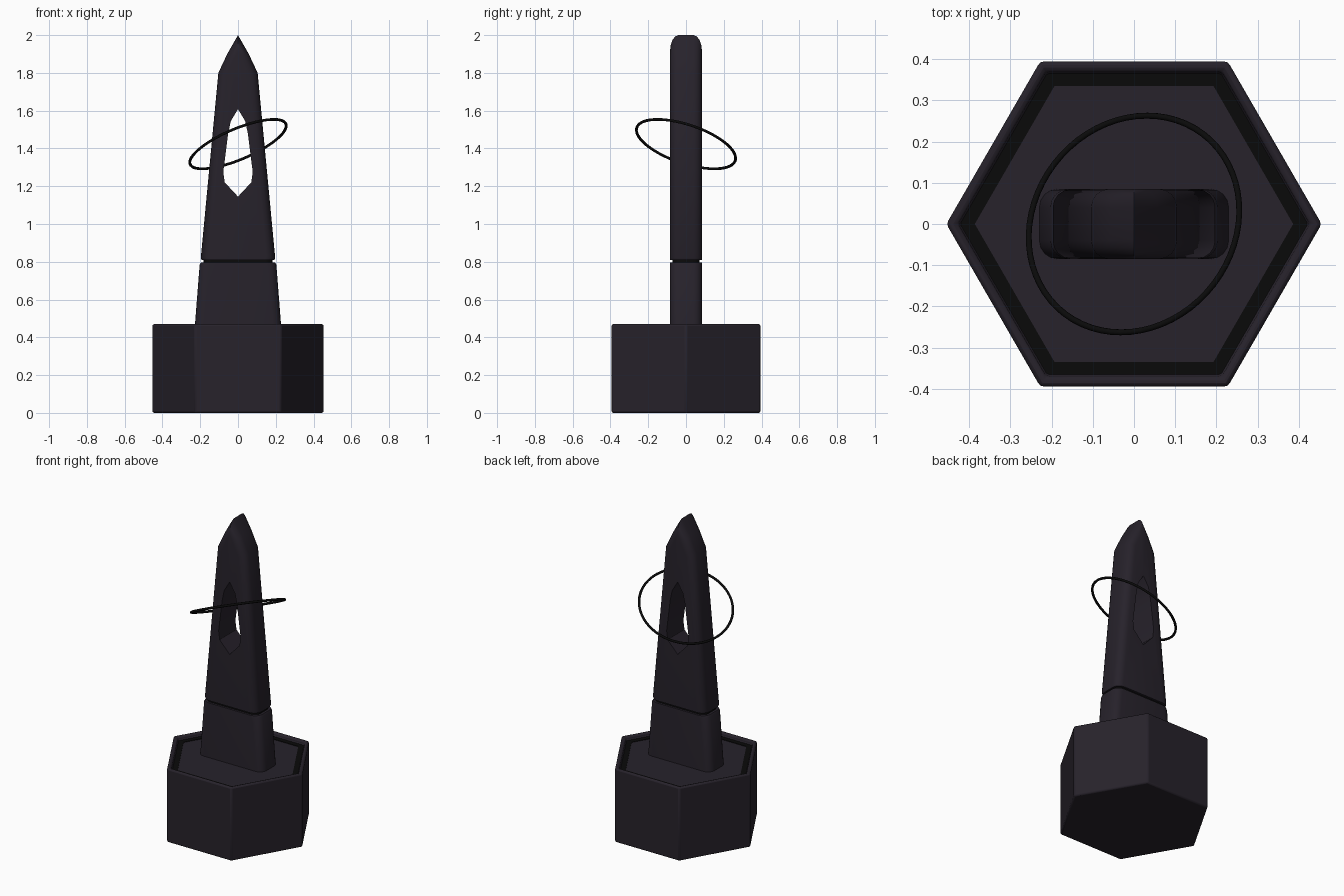
import bpy, bmesh, math

if "Cube" in bpy.data.objects:
    bpy.data.objects.remove(bpy.data.objects["Cube"])


def material(name, rgb):
    m = bpy.data.materials.new(name)
    m.diffuse_color = (*rgb, 1)
    m.use_nodes = True
    m.node_tree.nodes["Principled BSDF"].inputs["Base Color"].default_value = m.diffuse_color
    return m


DARK = material("dark_violet", (0.020, 0.016, 0.024))
BLACK = material("black", (0.003, 0.003, 0.003))


def finish(bm, name, mat):
    bmesh.ops.recalc_face_normals(bm, faces=bm.faces[:])
    me = bpy.data.meshes.new(name)
    bm.to_mesh(me)
    bm.free()
    ob = bpy.data.objects.new(name, me)
    bpy.context.collection.objects.link(ob)
    me.materials.append(mat)
    return ob


def smooth(ob, angle=32):
    bpy.ops.object.select_all(action='DESELECT')
    ob.select_set(True)
    bpy.context.view_layer.objects.active = ob
    bpy.ops.object.shade_smooth_by_angle(angle=math.radians(angle))


def hex_loft(name, rings, mat, closed=False):
    """Stack of hexagons (radius, z), capped or closed into a loop."""
    bm = bmesh.new()
    loops = [[bm.verts.new((r * math.cos(i * math.pi / 3), r * math.sin(i * math.pi / 3), z))
              for i in range(6)] for r, z in rings]
    pairs = list(zip(loops, loops[1:])) + ([(loops[-1], loops[0])] if closed else [])
    for a, b in pairs:
        for i in range(6):
            j = (i + 1) % 6
            bm.faces.new((a[i], a[j], b[j], b[i]))
    if not closed:
        bm.faces.new(loops[0])
        bm.faces.new(loops[-1])
    return finish(bm, name, mat)


def slab(name, half, depth, mat, bevel=0.0):
    """Mirror a half outline (x, z), extrude in y and round its flank edges."""
    outline = half + [(-x, z) for x, z in reversed(half) if x > 1e-6]
    if half[0][0] < 1e-6:
        outline = half + [(-x, z) for x, z in reversed(half[1:-1])]
    bm = bmesh.new()
    f = [bm.verts.new((x, -depth, z)) for x, z in outline]
    b = [bm.verts.new((x, depth, z)) for x, z in outline]
    bm.faces.new(f)
    bm.faces.new(b)
    n = len(f)
    for i in range(n):
        j = (i + 1) % n
        bm.faces.new((f[i], f[j], b[j], b[i]))
    if bevel:
        edges = [e for e in bm.edges
                 if abs(e.verts[0].co.y - e.verts[1].co.y) < 1e-6
                 and abs(e.verts[0].co.z - e.verts[1].co.z) > 1e-4]
        bmesh.ops.recalc_face_normals(bm, faces=bm.faces[:])
        bmesh.ops.bevel(bm, geom=edges, offset=bevel, segments=4, profile=0.5,
                        affect='EDGES', clamp_overlap=True)
    return finish(bm, name, mat)


# Hexagonal base with a recessed top
base = hex_loft("hex_base", [(0.455, 0), (0.455, 0.47), (0.428, 0.47), (0.424, 0.445)], DARK)
mod = base.modifiers.new("edge_bevel", 'BEVEL')
mod.width = 0.009
mod.segments = 2
mod.limit_method = 'ANGLE'
smooth(base)

# Dark inlaid strip around the recessed panel
hex_loft("inlay_strip", [(0.422, 0.43), (0.422, 0.448), (0.386, 0.448), (0.386, 0.43)], BLACK, True)

# Tapered lower column, dark groove and upper blade
smooth(slab("lower_column", [(0.23, 0.44), (0.203, 0.785), (0.197, 0.795)], 0.085, DARK, 0.045))
smooth(slab("groove_core", [(0.183, 0.77), (0.181, 0.84)], 0.072, BLACK, 0.04))
blade = slab("blade", [(0.192, 0.81), (0.197, 0.82), (0.104, 1.80), (0.057, 1.90), (0, 2.0)],
             0.085, DARK, 0.045)

# Pointed window through the blade
cutter = slab("window_cutter", [(0, 1.145), (0.07, 1.22), (0.078, 1.275), (0.052, 1.48),
                                (0.038, 1.545), (0, 1.608)], 0.3, DARK)
cutter.hide_render = True
cutter.hide_viewport = True
cut = blade.modifiers.new("window", 'BOOLEAN')
cut.operation = 'DIFFERENCE'
cut.solver = 'EXACT'
cut.object = cutter
bpy.context.view_layer.objects.active = blade
bpy.ops.object.modifier_apply(modifier=cut.name)
bpy.data.objects.remove(cutter)
smooth(blade)

# Thin tilted ring around the blade
bpy.ops.mesh.primitive_torus_add(location=(0, 0, 1.423), rotation=(-0.3, -0.4, 0),
                                 major_radius=0.275, minor_radius=0.0075,
                                 major_segments=64, minor_segments=8)
ring = bpy.context.object
ring.name = "tilted_ring"
ring.data.materials.append(BLACK)
smooth(ring, 60)
